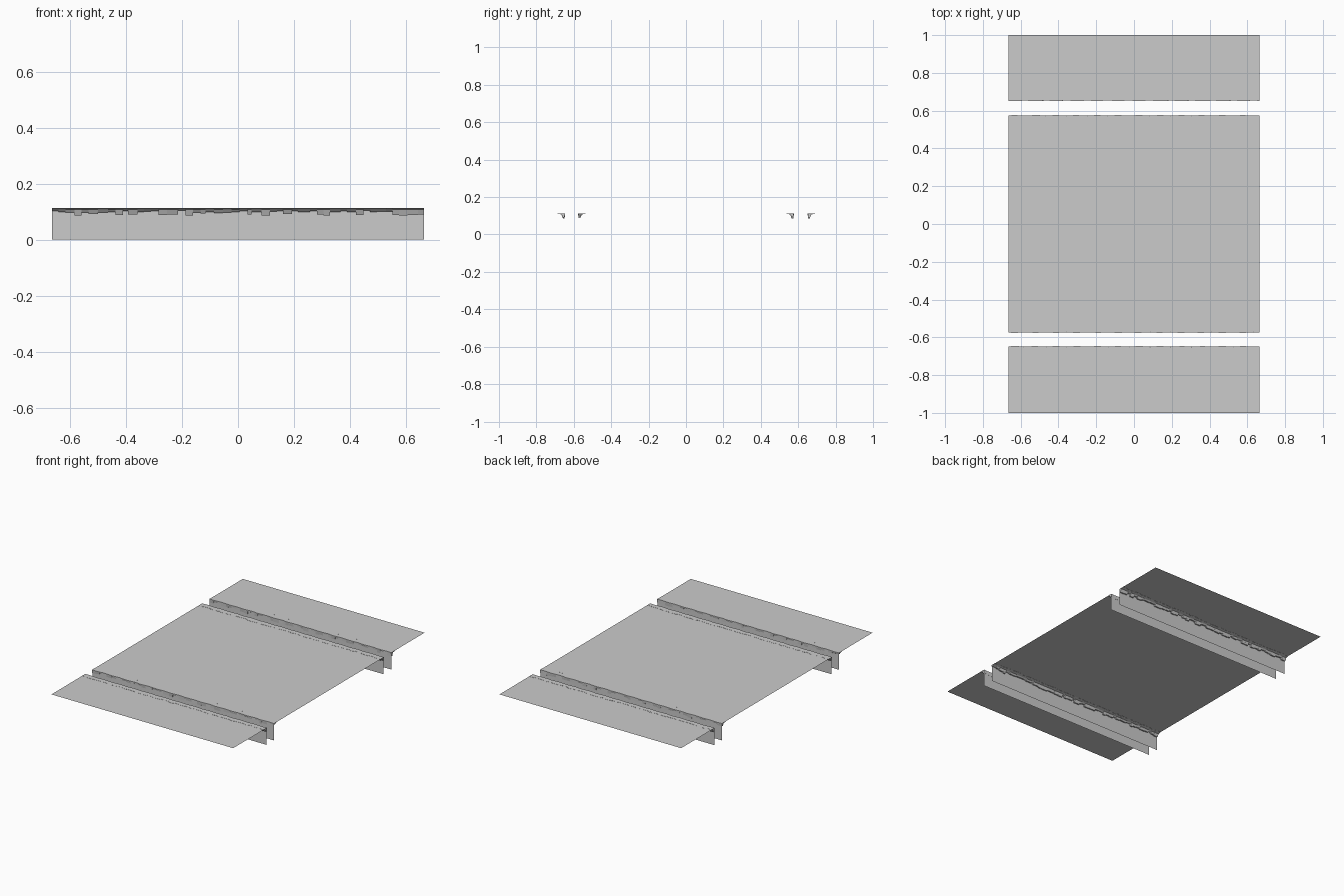
import bpy, bmesh, math, random

if "Cube" in bpy.data.objects:
    bpy.data.objects.remove(bpy.data.objects["Cube"])

random.seed(4)
HALF_X, TOP = 0.665, 0.112


def make(name, build, fix=False):
    bm = bmesh.new()
    build(bm)
    if fix:
        bmesh.ops.recalc_face_normals(bm, faces=bm.faces)
    me = bpy.data.meshes.new(name)
    bm.to_mesh(me)
    bm.free()
    ob = bpy.data.objects.new(name, me)
    bpy.context.collection.objects.link(ob)
    return ob


def quad(bm, pts):
    return bm.faces.new([bm.verts.new(p) for p in pts])


# flat ground sheet between two y values
def slab(name, y0, y1):
    make(name, lambda bm: quad(bm, [(-HALF_X, y0, TOP), (HALF_X, y0, TOP),
                                    (HALF_X, y1, TOP), (-HALF_X, y1, TOP)]))


# trench side wall; d is the direction facing into the trench
def wall(name, y, d):
    pts = [(-HALF_X, y, 0), (-HALF_X, y, TOP), (HALF_X, y, TOP), (HALF_X, y, 0)]
    make(name, lambda bm: quad(bm, pts if d > 0 else pts[::-1]))


# row of chipped wedge stones along a trench lip
def lip(name, y, d):
    def build(bm):
        n = 48
        cuts = [-HALF_X + 2 * HALF_X * (i + (random.uniform(-.3, .3) if 0 < i < n else 0)) / n
                for i in range(n + 1)]
        for x0, x1 in zip(cuts, cuts[1:]):
            depth = random.uniform(0.028, 0.038)
            drop = random.uniform(0.008, 0.026)
            ends = []
            for x in (x0, x1):
                out = 0.002 + 0.002 * math.sin(x * 57)
                prof = [(out, TOP + 0.0008), (out, TOP - 0.004), (0.0008, TOP - drop),
                        (-0.008, TOP - drop), (-0.016, TOP - 0.005), (-depth, TOP - 0.001),
                        (-depth, TOP + 0.0008)]
                ends.append([bm.verts.new((x, y + d * o, z)) for o, z in prof])
            a, b = ends
            bm.faces.new(a)
            bm.faces.new(b[::-1])
            for i in range(len(a)):
                j = (i + 1) % len(a)
                bm.faces.new((a[i], b[i], b[j], a[j]))
    make(name, build, True)


# ground panels
slab("front_ground", -1.0, -0.65)
slab("middle_ground", -0.573, 0.573)
slab("back_ground", 0.654, 1.0)

# trench walls and lips
for label, y, d in (("front_outer", -0.65, 1), ("front_inner", -0.573, -1),
                    ("back_inner", 0.573, 1), ("back_outer", 0.654, -1)):
    wall(label + "_wall", y, d)
    lip(label + "_edge_stones", y, d)
